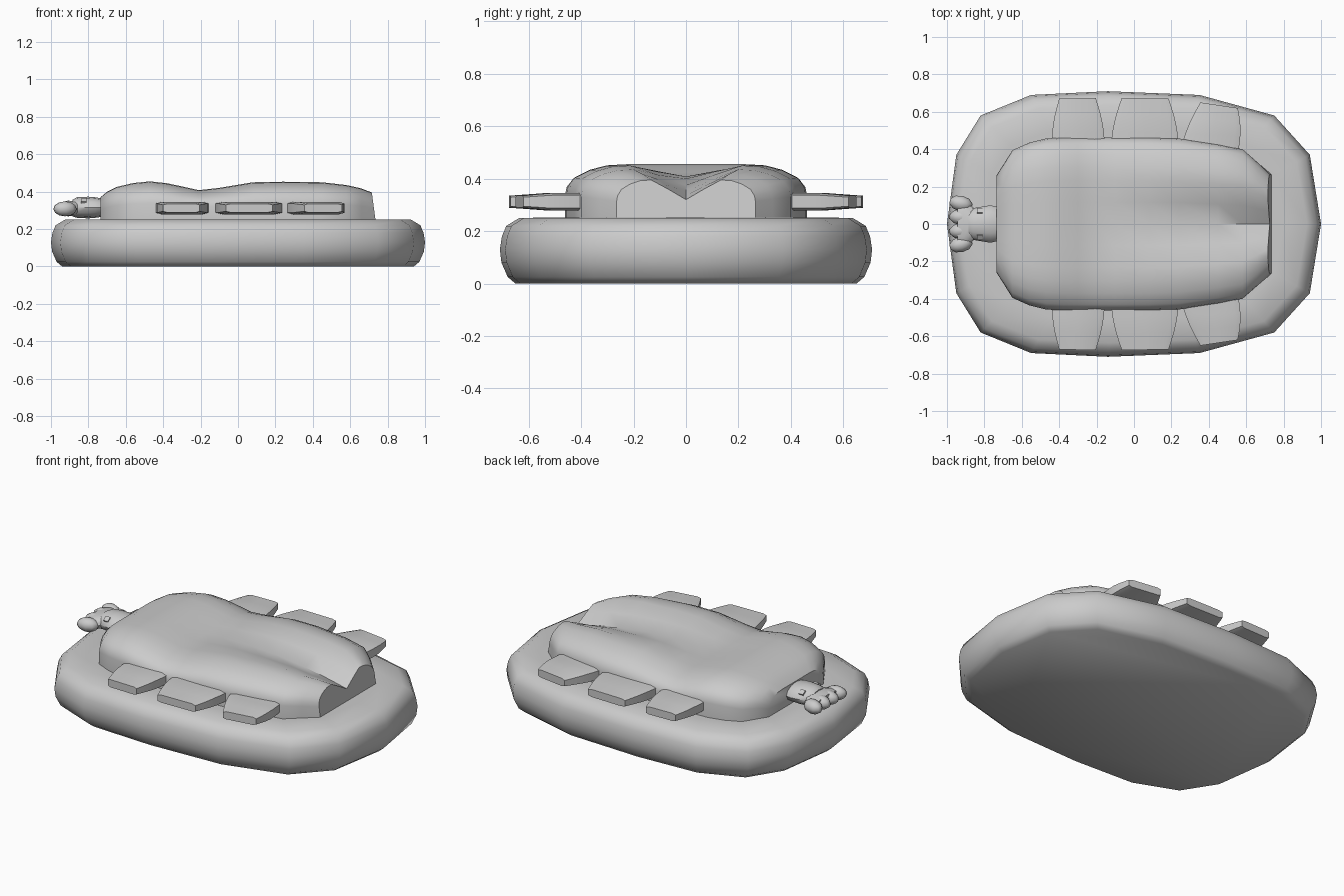
import bpy
import bmesh
import math
from mathutils import Vector, Matrix

if "Cube" in bpy.data.objects:
    bpy.data.objects.remove(bpy.data.objects["Cube"])

grey = bpy.data.materials.new("light grey")
grey.use_nodes = True
grey.diffuse_color = (0.6, 0.6, 0.6, 1)
grey.node_tree.nodes["Principled BSDF"].inputs["Base Color"].default_value = (0.6, 0.6, 0.6, 1)


def finish(bm, name, angle=45):
    bmesh.ops.recalc_face_normals(bm, faces=bm.faces)
    mesh = bpy.data.meshes.new(name)
    bm.to_mesh(mesh)
    bm.free()
    mesh.materials.append(grey)
    ob = bpy.data.objects.new(name, mesh)
    bpy.context.collection.objects.link(ob)
    bpy.ops.object.select_all(action='DESELECT')
    ob.select_set(True)
    bpy.context.view_layer.objects.active = ob
    bpy.ops.object.shade_smooth_by_angle(angle=math.radians(angle))
    return ob


def loft(bm, rings, closed=True, caps=True):
    """Skin a list of point rings with quads."""
    rows = [[bm.verts.new(p) for p in ring] for ring in rings]
    n = len(rows[0])
    for a, b in zip(rows, rows[1:]):
        for i in range(n if closed else n - 1):
            j = (i + 1) % n
            bm.faces.new((a[i], a[j], b[j], b[i]))
    if caps:
        bm.faces.new(rows[0])
        bm.faces.new(rows[-1])
    return rows


def mirrored_outline(half):
    """Close a half outline that starts and ends on the centre line."""
    return half + [(x, -y) for x, y in half[-2:0:-1]]


# Inflated skirt: faceted outline with rounded rim
outline = mirrored_outline([(1, 0), (.94, .37), (.75, .58), (.35, .69), (-.14, .71),
                            (-.55, .69), (-.82, .58), (-.95, .37), (-1, 0)])
profile = [(.06, 0), (.03, .025), (.006, .08), (0, .13), (.008, .18), (.025, .22), (.075, .25), (.2, .252)]
bm = bmesh.new()
loft(bm, [[(x * (1 - d), y * (1 - d / .72), z) for x, y in outline] for d, z in profile])
finish(bm, "inflated_skirt", 55)

# Hull: cross sections along x (x, half width, ridge height, centre height)
stations = [(-.735, .26, .37, .37), (-.70, .315, .40, .40), (-.65, .395, .425, .425),
            (-.56, .435, .446, .446), (-.47, .457, .455, .455), (-.38, .462, .445, .445),
            (-.30, .462, .428, .424), (-.21, .462, .408, .402), (-.10, .462, .42, .407),
            (.08, .462, .45, .408), (.24, .457, .453, .40), (.45, .425, .45, .375),
            (.58, .40, .435, .352), (.66, .33, .417, .335), (.715, .265, .395, .32)]
# Fraction of width, fraction of ridge height above the skirt
section = [(1, 0), (1, .45), (.985, .6), (.93, .76), (.8, .90), (.66, .98), (.5, 1)]
rings = []
for x, w, ridge, centre in stations:
    half = [(x, w * fy, .245 + (ridge - .245) * fz) for fy, fz in section]
    mid = ridge + (centre - ridge) * .48
    left = half + [(x, w * .25, mid)]
    rings.append(left + [(x, 0, centre)] + [(x, -y, z) for x, y, z in reversed(left)])
# Rear wall leans outward at the foot
rings[-1] = [(x + .02 * max(0, (.4 - z) / .15), y, z) for x, y, z in rings[-1]]
bm = bmesh.new()
loft(bm, rings)
finish(bm, "hull", 42)


# Side pods: curved tapering pads, mirrored left and right
def pod(name, side, base, tip, tip_y):
    steps = 6
    rings = []
    for k in range(steps + 1):
        t = k / steps
        bulge = .02 * math.sin(math.pi * t)
        x0 = base[0] + (tip[0] - base[0]) * t - bulge * .6
        x1 = base[1] + (tip[1] - base[1]) * t + (bulge * .6 if base[1] != tip[1] else 0)
        h = .033 - .01 * max(0, t - .5) * 2
        y0, y1 = (.40 + (ty - .40) * t for ty in tip_y)
        ring = []
        for s in (-1, 1):
            for u in (0, .1, .5, .9, 1):
                u = u if s < 0 else 1 - u
                edge = .75 if u in (0, 1) else 1
                ring.append((x0 + (x1 - x0) * u, side * (y0 + (y1 - y0) * u),
                             .312 + s * h * edge))
        rings.append(ring)
    bm = bmesh.new()
    loft(bm, rings)
    finish(bm, name, 50)


for side, label in ((1, "left"), (-1, "right")):
    pod("front_pod_" + label, side, (-.44, -.155), (-.40, -.205), (.67, .675))
    pod("middle_pod_" + label, side, (-.125, .24), (-.065, .185), (.675, .67))
    pod("rear_pod_" + label, side, (.25, .56), (.355, .555), (.65, .62))


# Wrist: banded collar sticking out of the front
def tube(name, steps, sides=12, angle=40):
    bm = bmesh.new()
    loft(bm, [[(x, ry * math.cos(a), z + rz * math.sin(a))
               for a in (2 * math.pi * i / sides for i in range(sides))]
              for x, ry, rz, z in steps])
    finish(bm, name, angle)


tube("wrist", [(-.70, .085, .045, .315), (-.745, .095, .052, .315), (-.765, .10, .055, .315),
               (-.80, .095, .058, .315), (-.86, .085, .055, .315), (-.885, .07, .045, .312)])
tube("palm", [(-.85, .075, .048, .312), (-.88, .115, .04, .31), (-.91, .135, .042, .31),
              (-.945, .13, .034, .308)])

# Small square studs on the collar
for side in (1, -1):
    bm = bmesh.new()
    bmesh.ops.create_cube(bm, size=1, matrix=Matrix.Translation((-.825, side * .07, .351))
                          @ Matrix.Rotation(-side * .6, 4, 'X') @ Matrix.Diagonal((.03, .03, .012, 1)))
    finish(bm, "wrist_stud", 30)

# Four rounded fingers fanning forward
for i in range(4):
    f = i - 1.5
    bm = bmesh.new()
    bmesh.ops.create_uvsphere(bm, u_segments=10, v_segments=6, radius=1)
    aim = Vector((-1, f * .16, 0)).to_track_quat('X', 'Z').to_matrix().to_4x4()
    bm.transform(Matrix.Translation((-.925, f * .073, .308)) @ aim
                 @ Matrix.Diagonal((.064, .042, .04, 1)))
    finish(bm, "finger", 60)
